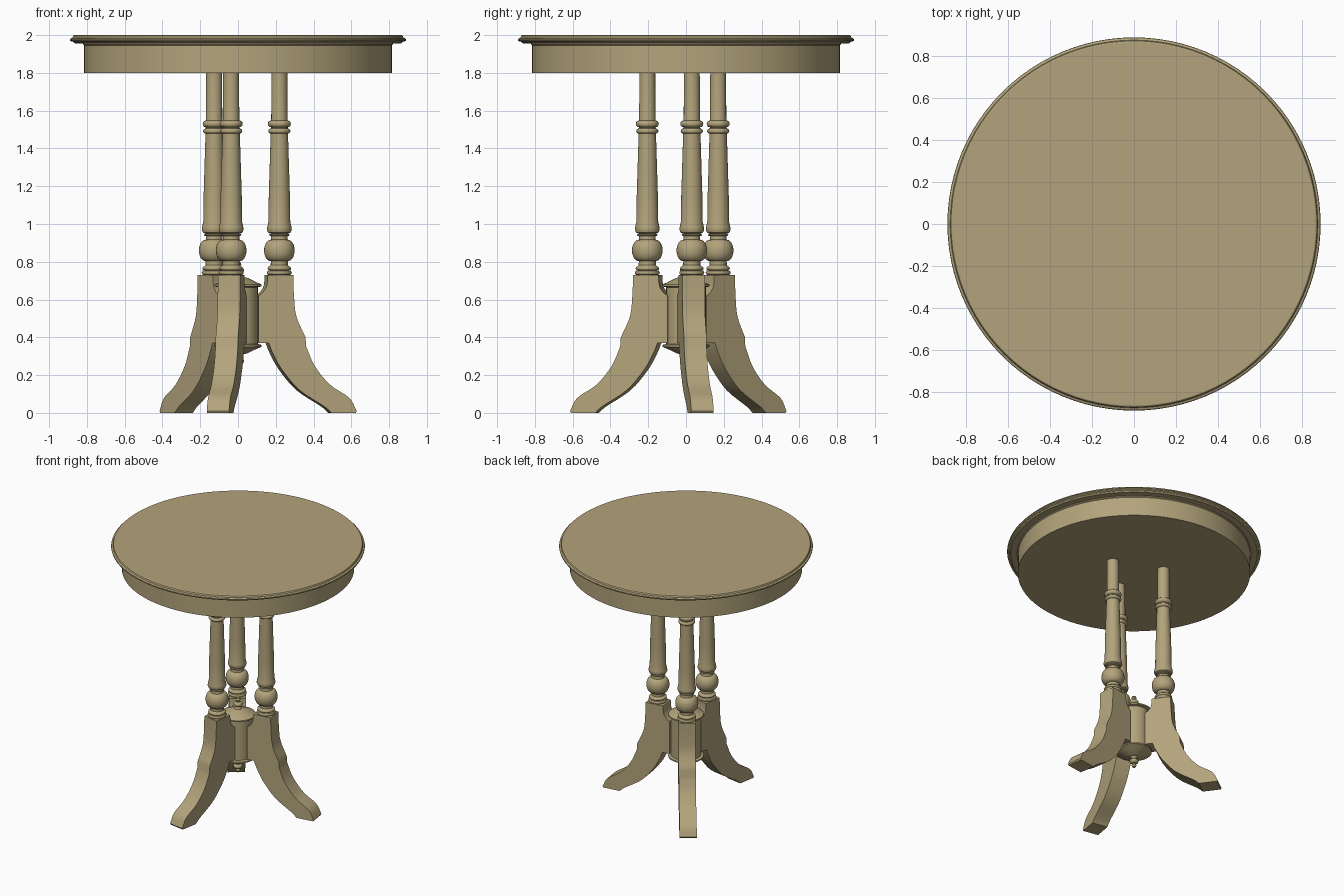
import bpy
import bmesh
from math import sin, cos, pi, radians
from mathutils import Matrix, Vector

cube = bpy.data.objects.get("Cube")
if cube:
    bpy.data.objects.remove(cube, do_unlink=True)

COLOUR = (0.45, 0.37, 0.20, 1.0)
wood = bpy.data.materials.new("pale_wood")
wood.use_nodes = True
wood.diffuse_color = COLOUR
bsdf = next(n for n in wood.node_tree.nodes if n.type == 'BSDF_PRINCIPLED')
bsdf.inputs["Base Color"].default_value = COLOUR


def finish(name, bm, matrix=Matrix()):
    """Turn a bmesh into a smooth-shaded wooden object with sharp edges kept."""
    bmesh.ops.recalc_face_normals(bm, faces=bm.faces)
    mesh = bpy.data.meshes.new(name)
    bm.to_mesh(mesh)
    bm.free()
    mesh.materials.append(wood)
    obj = bpy.data.objects.new(name, mesh)
    obj.matrix_world = matrix
    bpy.context.collection.objects.link(obj)
    bpy.ops.object.select_all(action='DESELECT')
    obj.select_set(True)
    bpy.context.view_layer.objects.active = obj
    bpy.ops.object.shade_smooth_by_angle(angle=radians(32))
    return obj


def lathe(name, profile, sides, matrix=Matrix()):
    """Turn (radius, height) points round the z axis and cap both ends."""
    bm = bmesh.new()
    rings = [[bm.verts.new((r * cos(2 * pi * i / sides), r * sin(2 * pi * i / sides), z))
              for i in range(sides)] for r, z in profile]
    for low, high in zip(rings, rings[1:]):
        for i in range(sides):
            j = (i + 1) % sides
            bm.faces.new((low[i], low[j], high[j], high[i]))
    bm.faces.new(rings[0])
    bm.faces.new(rings[-1])
    return finish(name, bm, matrix)


def bead(radius, core, z, half, steps=6):
    """Rounded moulding from core out to radius, centred on height z."""
    return [(core + (radius - core) * cos(a), z + half * sin(a))
            for a in (pi * (i / steps - 0.5) for i in range(steps + 1))]


def curve(points, steps=4):
    """Smooth path through the points."""
    pts = [Vector(p) for p in points]
    pts = [2 * pts[0] - pts[1]] + pts + [2 * pts[-1] - pts[-2]]
    path = []
    for a, b, c, d in zip(pts, pts[1:], pts[2:], pts[3:]):
        for k in range(steps):
            t = k / steps
            path.append(0.5 * (2 * b + (c - a) * t + (2 * a - 5 * b + 4 * c - d) * t ** 2
                               + (3 * b - a - 3 * c + d) * t ** 3))
    return path + [pts[-2]]


# Round top with moulded rim, and the apron under it
lathe("table_top", [(0.80, 1.955), (0.865, 1.957), (0.875, 1.965)]
      + bead(0.89, 0.877, 1.975, 0.01) + [(0.876, 1.988), (0.873, 1.996), (0.867, 2.0)], 96)
lathe("apron", [(0.815, 1.80), (0.815, 1.945), (0.82, 1.95), (0.82, 1.96)], 96)

# Central hub with flanges and finials at both ends
half_hub = [(0.105, 0.15), (0.125, 0.155), (0.125, 0.165), (0.09, 0.18), (0.05, 0.20),
            (0.026, 0.205), (0.018, 0.22)] + bead(0.032, 0.016, 0.24, 0.016) \
    + [(0.012, 0.262), (0.018, 0.272), (0.012, 0.285), (0.003, 0.29)]
lathe("hub", [(r, -z) for r, z in reversed(half_hub)] + half_hub, 32,
      Matrix.Translation((0, 0, 0.515)))

# Turned column profile
column = ([(0.06, 0.725)] + bead(0.066, 0.056, 0.742, 0.012)
          + bead(0.062, 0.052, 0.765, 0.01) + [(0.046, 0.782), (0.045, 0.80)]
          + bead(0.081, 0.045, 0.86, 0.057, 12) + [(0.044, 0.92), (0.044, 0.935)]
          + bead(0.054, 0.044, 0.942, 0.006) + [(0.06, 0.955), (0.066, 0.97), (0.064, 0.985),
                                               (0.058, 1.01), (0.056, 1.15), (0.046, 1.475)]
          + bead(0.059, 0.046, 1.492, 0.013) + bead(0.061, 0.044, 1.53, 0.018)
          + [(0.043, 1.555), (0.042, 1.81)])

# Leg outline: (distance from column axis, height)
outer_top = [(0.066, 0.73), (0.07, 0.62), (0.083, 0.51), (0.132, 0.40)]
outer_low = [(0.134, 0.355), (0.18, 0.25), (0.262, 0.15), (0.365, 0.08), (0.405, 0.01)]
inner_low = [(0.27, 0.0), (0.23, 0.035), (0.10, 0.12), (0.005, 0.23), (-0.045, 0.32), (-0.065, 0.37)]
inner_top = [(-0.12, 0.62), (-0.095, 0.64), (-0.075, 0.675), (-0.07, 0.73)]
outline = (curve(outer_top) + curve(outer_low) + [Vector((0.40, 0.0))] + curve(inner_low)
           + [Vector((-0.12, 0.37))] + curve(inner_top))
LEG_WIDTH = 0.12


def leg(name, matrix):
    bm = bmesh.new()
    face = bm.faces.new([bm.verts.new((p.x, -LEG_WIDTH / 2, p.y)) for p in outline])
    new = bmesh.ops.extrude_face_region(bm, geom=[face])["geom"]
    bmesh.ops.translate(bm, vec=(0, LEG_WIDTH, 0),
                        verts=[v for v in new if isinstance(v, bmesh.types.BMVert)])
    return finish(name, bm, matrix)


# Three columns, each on its own splayed leg
for side, angle, radius in (("left", 8, 0.221), ("back", 126.5, 0.212), ("front", 260, 0.208)):
    place = Matrix.Rotation(radians(angle), 4, 'Z') @ Matrix.Translation((radius, 0, 0))
    lathe(side + "_column", column, 32, place)
    leg(side + "_leg", place)
